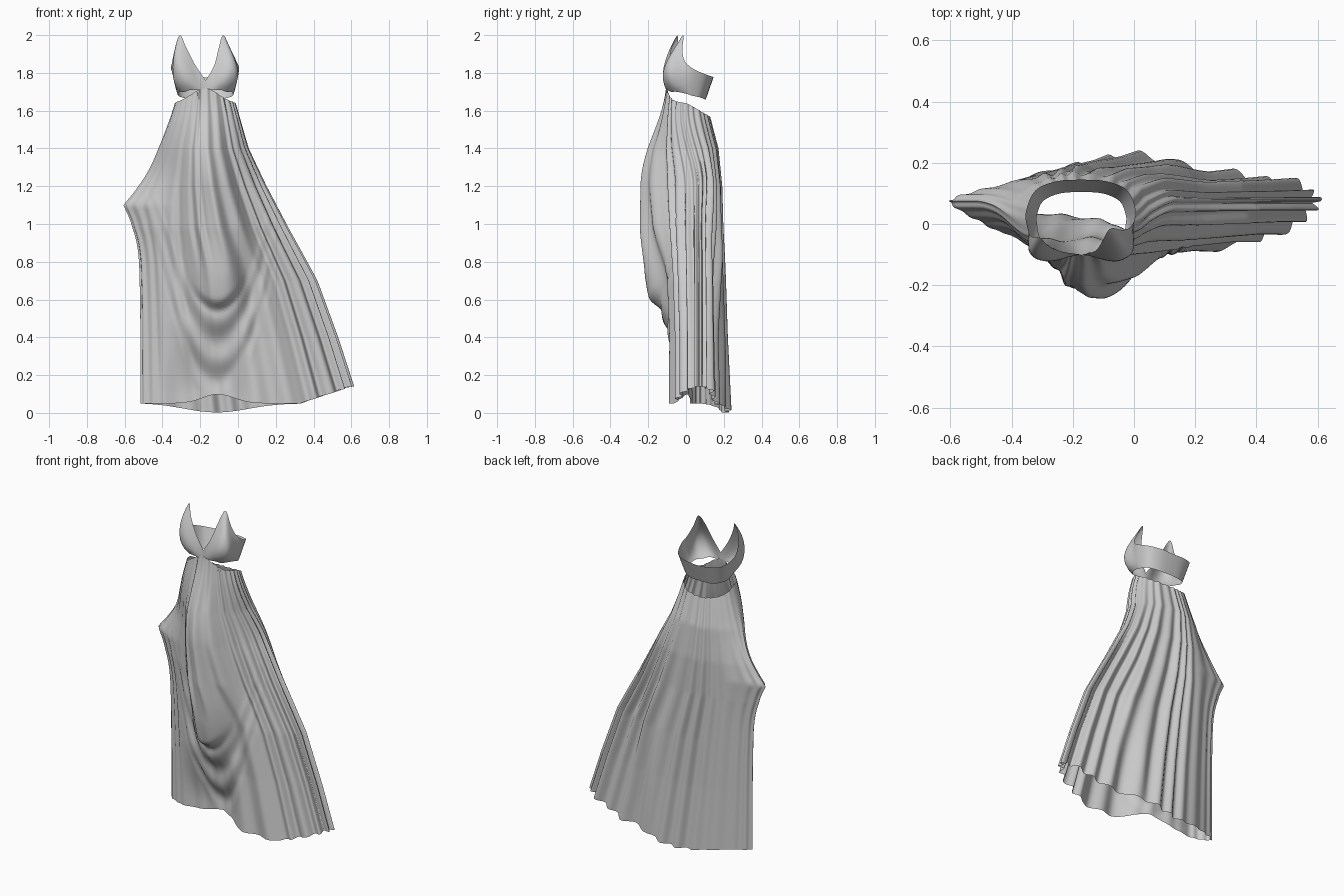
import bpy
import bmesh
from math import sin, cos, pi, exp, hypot, copysign

cube = bpy.data.objects.get("Cube")
if cube:
    bpy.data.objects.remove(cube)

cloth = bpy.data.materials.new("light grey cloth")
cloth.use_nodes = True
cloth.diffuse_color = (0.6, 0.6, 0.6, 1)
cloth.node_tree.nodes["Principled BSDF"].inputs["Base Color"].default_value = cloth.diffuse_color


def smoothstep(low, high, value):
    part = min(1, max(0, (value - low) / (high - low)))
    return part * part * (3 - 2 * part)


def lerp(start, end, part):
    return start + (end - start) * part


def bell(value, centre, width, power=2):
    return exp(-abs((value - centre) / width) ** power)


def spline(rows, place):
    """Smooth (Catmull-Rom) blend of whole rows at a fractional row number."""
    index = min(int(place), len(rows) - 2)
    f = place - index
    a, b, c, d = (rows[min(max(index + k, 0), len(rows) - 1)] for k in (-1, 0, 1, 2))
    return [0.5 * (2 * q + (r - p) * f + (2 * p - 5 * q + 4 * r - s) * f * f
                   + (3 * q - p - 3 * r + s) * f ** 3) for p, q, r, s in zip(a, b, c, d)]


def cloth_tube(name, rings):
    """Skin a stack of closed rings as a single open sheet of cloth."""
    bm = bmesh.new()
    grid = [[bm.verts.new(point) for point in ring] for ring in rings]
    for upper, lower in zip(grid, grid[1:]):
        for k in range(len(upper)):
            n = (k + 1) % len(upper)
            bm.faces.new((upper[k], lower[k], lower[n], upper[n]))
    mesh = bpy.data.meshes.new(name)
    bm.to_mesh(mesh)
    bm.free()
    mesh.materials.append(cloth)
    obj = bpy.data.objects.new(name, mesh)
    bpy.context.collection.objects.link(obj)
    bpy.ops.object.select_all(action='DESELECT')
    obj.select_set(True)
    bpy.context.view_layer.objects.active = obj
    bpy.ops.object.shade_smooth_by_angle(angle=1.1)
    return obj


# Skirt outline by height: z, right x, left x, front y, back y
OUTLINE = [
    (1.72, -0.31, -0.04, -0.10, 0.09),
    (1.58, -0.35, 0.0, -0.11, 0.12),
    (1.4, -0.41, 0.05, -0.12, 0.165),
    (1.2, -0.465, 0.14, -0.12, 0.18),
    (0.98, -0.505, 0.25, -0.12, 0.18),
    (0.7, -0.515, 0.4, -0.1, 0.19),
    (0.4, -0.515, 0.51, -0.085, 0.2),
    (0.0, -0.515, 0.64, -0.085, 0.22),
]


def outline_at(z):
    for above, below in zip(OUTLINE, OUTLINE[1:]):
        if z >= below[0]:
            break
    part = min(1, max(0, (above[0] - z) / (above[0] - below[0])))
    return [lerp(a, b, part) for a, b in zip(above[1:], below[1:])]


def skirt_point(angle, drop):
    c, s = cos(angle), sin(angle)
    front, back = max(0, -s), max(0, s)

    # Waist is high at the front; hem lifts at the left tip and front centre
    waist = 1.64 + 0.02 * front + 0.06 * front ** 5 - 0.07 * back
    tip_x = lerp(OUTLINE[-1][1], OUTLINE[-1][2], (c + 1) / 2)
    hem = 0.05 + 0.09 * max(0, tip_x - 0.34) / 0.3
    hem += front * 0.05 * bell(tip_x, -0.1, 0.12) - back * 0.05 * bell(tip_x, -0.13, 0.25)
    z = lerp(waist, hem, drop)

    # Cross-section is rounded at the waist and tapers to both sides below it
    right, left, front_y, back_y = outline_at(z)
    middle, radius = (left + right) / 2, (left - right) / 2
    x = middle + radius * c
    spread = smoothstep(1.6, 1.2, z)
    centre_y = 0.075 * spread
    depth = back_y - centre_y if s > 0 else centre_y - front_y
    left_taper = 0.75 if s > 0 else 1.1
    taper = lerp(0.85, lerp(left_taper, 1.8, smoothstep(0.2, -0.5, c)), spread)
    if s > 0:
        depth *= 1 - 0.35 * spread * smoothstep(0.08, 0.26, x)
    y = centre_y + depth * copysign(abs(s) ** taper, s)

    # Pointed elbow pushed out of the right side
    x -= 0.125 * bell(z, 1.1, 0.14, 1.15) * smoothstep(-0.5, -1.05, c)

    # Front hem tucks back under the hanging drape
    y += 0.09 * front * smoothstep(0.5, 0.1, z) * bell(x, -0.18, 0.2, 4)

    # Hanging drape at the front and the swags beneath it
    lobe_x = lerp(-0.18, -0.11, smoothstep(1.6, 0.8, z))
    lobe_width = lerp(0.09, 0.13, smoothstep(1.6, 1.1, z))
    lobe_floor = 0.56 + 6 * (x - lobe_x) ** 2
    lobe = bell(x, lobe_x, lobe_width, lerp(2, 3, smoothstep(1.1, 0.7, z)))
    lobe *= smoothstep(1.74, 1.2, z)
    tail = 0.5 * smoothstep(lobe_floor - 0.03, lobe_floor + 0.04, z)
    tail += 0.5 * smoothstep(0.3, 0.75, z)
    skew = 1 + x - lobe_x
    y -= 0.115 * lobe * tail * front * skew
    swag = z - 7 * (x - lobe_x) ** 2
    swag_mask = smoothstep(0.02, 0.2, swag) * smoothstep(0.62, 0.5, swag) * front
    y -= 0.013 * swag_mask * bell(x, lobe_x, 0.22) * sin(2 * pi * swag / 0.22)

    # Pleats fanning down from the waist, calmer on the right side
    phase = 25 * angle + 1.6 * sin(3 * angle + 0.5) + 0.8 * sin(7 * angle)
    wave = sin(phase) + 0.45 * sin(1.6 * phase + 1) * front + 0.4 * sin(11 * angle + 2)
    amount = lerp(0.004, 0.016, smoothstep(1.6, 0.7, z))
    side_calm = 1 - 0.75 * smoothstep(-0.2, -0.7, c)
    front_calm = 1 - front * 0.85 * smoothstep(1.0, 0.7, z) * bell(x, -0.12, 0.32)
    push = wave * amount * side_calm * front_calm
    nx, ny = c * depth, s * radius
    size = hypot(nx, ny) + 1e-6
    return x + push * nx / size, y + push * ny / size, z


SEGMENTS, ROWS = 320, 100
cloth_tube("skirt", [[skirt_point(2 * pi * k / SEGMENTS, row / ROWS) for k in range(SEGMENTS)]
                     for row in range(ROWS + 1)])

# Bodice half edges from front centre to back centre: x offset, y, z
TOP_EDGE = [(0, -0.1, 1.76), (0.05, -0.09, 1.84), (0.085, -0.065, 1.93), (0.115, -0.03, 2.0),
            (0.15, -0.03, 1.92), (0.17, -0.01, 1.86), (0.18, 0.04, 1.82), (0.15, 0.11, 1.79),
            (0.08, 0.14, 1.78), (0, 0.145, 1.775)]
LOW_EDGE = [(0, -0.1, 1.72), (0.04, -0.105, 1.71), (0.08, -0.1, 1.71), (0.11, -0.08, 1.7),
            (0.135, -0.05, 1.7), (0.145, 0, 1.69), (0.145, 0.03, 1.68), (0.125, 0.075, 1.67),
            (0.07, 0.1, 1.66), (0, 0.105, 1.66)]
BODICE_X, STEPS, BANDS = -0.172, 4, 10


def bodice_point(place, side, height):
    low, top = spline(LOW_EDGE, place), spline(TOP_EDGE, place)
    x, y, z = (lerp(a, b, height) for a, b in zip(low, top))
    cup = 0.045 * sin(pi * height ** 0.8) * bell(place, 3, 1.7) * smoothstep(0, 1.5, place)
    reach = hypot(x, y) + 1e-6
    lean = smoothstep(1.78, 2.0, z)
    return (BODICE_X + side * (x + cup * x / reach) - 0.02 * lean,
            y - cup * 1.1 + 0.015 * side * lean, z)


def bodice_ring(height):
    count = (len(TOP_EDGE) - 1) * STEPS
    left = [bodice_point(k / STEPS, 1, height) for k in range(count + 1)]
    right = [bodice_point(k / STEPS, -1, height) for k in range(count - 1, 0, -1)]
    return left + right


cloth_tube("bodice", [bodice_ring(1 - row / BANDS) for row in range(BANDS + 1)])
